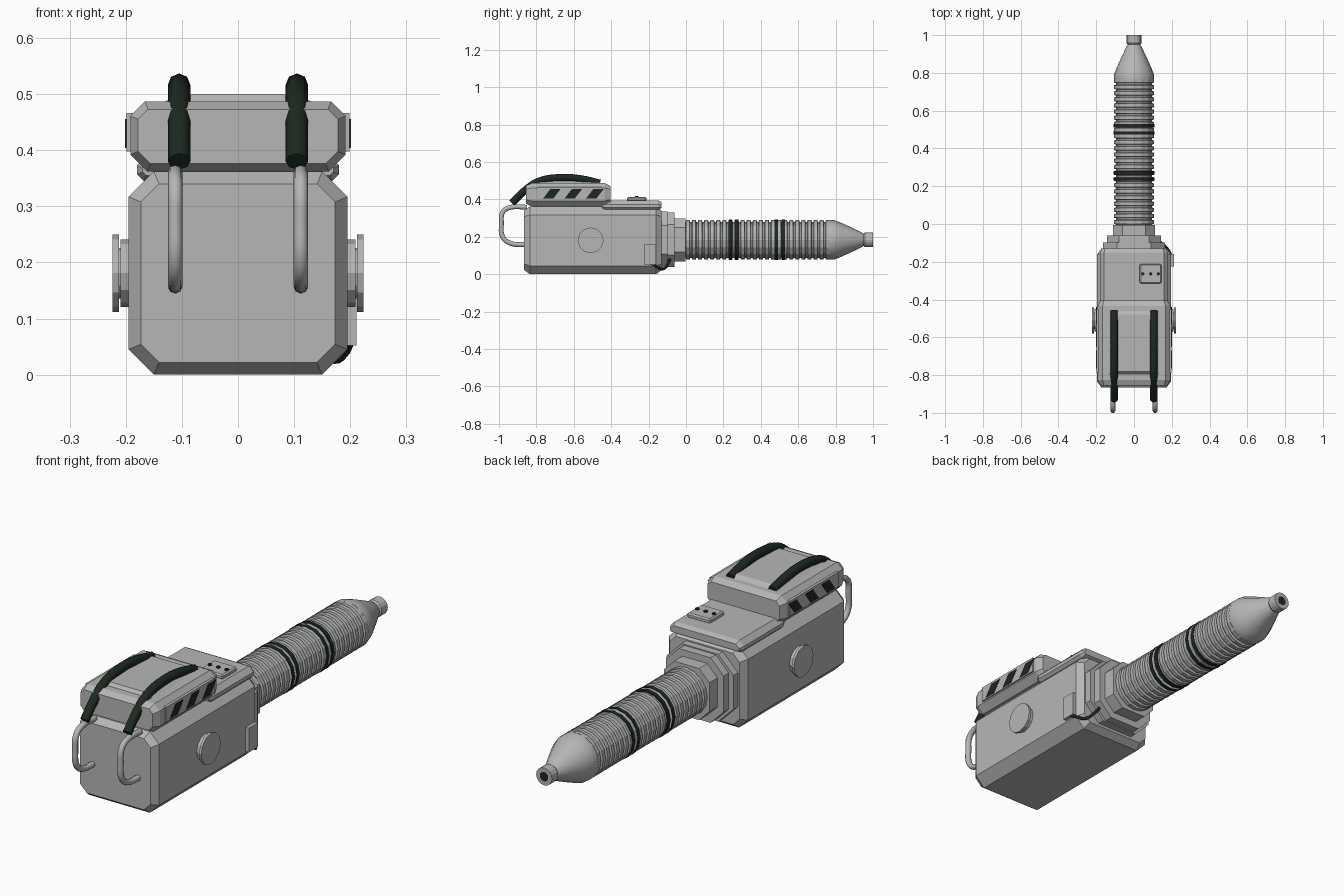
import bpy, bmesh, math
from mathutils import Vector

if "Cube" in bpy.data.objects:
    bpy.data.objects.remove(bpy.data.objects["Cube"], do_unlink=True)


def material(name, rgb):
    m = bpy.data.materials.new(name)
    m.use_nodes = True
    m.diffuse_color = (*rgb, 1)
    m.node_tree.nodes["Principled BSDF"].inputs["Base Color"].default_value = (*rgb, 1)
    return m


GREY = material("light grey", (0.47, 0.47, 0.47))
DARK = material("dark green rubber", (0.012, 0.022, 0.014))
AXIS_Z = 0.184


def finish(name, bm, mat, smooth=False):
    bmesh.ops.recalc_face_normals(bm, faces=bm.faces)
    me = bpy.data.meshes.new(name)
    bm.to_mesh(me)
    bm.free()
    me.materials.append(mat)
    ob = bpy.data.objects.new(name, me)
    bpy.context.collection.objects.link(ob)
    if smooth:
        bpy.ops.object.select_all(action='DESELECT')
        ob.select_set(True)
        bpy.context.view_layer.objects.active = ob
        bpy.ops.object.shade_smooth_by_angle(angle=math.radians(35))
    return ob


def loft(name, rings, mat, smooth=False):
    """Skin a list of equal-length point rings and cap both ends."""
    bm = bmesh.new()
    loops = [[bm.verts.new(p) for p in ring] for ring in rings]
    n = len(loops[0])
    for a, b in zip(loops, loops[1:]):
        for i in range(n):
            bm.faces.new((a[i], a[(i + 1) % n], b[(i + 1) % n], b[i]))
    bm.faces.new(loops[0])
    bm.faces.new(loops[-1])
    return finish(name, bm, mat, smooth)


def octagon(y, w, z0, z1, cb, ct):
    half = [(w - cb, z0), (w, z0 + cb), (w, z1 - ct), (w - ct, z1)]
    return [(x, y, z) for x, z in half] + [(-x, y, z) for x, z in reversed(half)]


def chamfered_block(name, w, z0, z1, cb, ct, y0, y1, inset, depth):
    """Octagonal prism along y whose two ends are bevelled."""
    k = 0.586 * inset
    end = (w - inset, z0 + inset, z1 - inset, cb - k, ct - k)
    full = (w, z0, z1, cb, ct)
    return loft(name, [octagon(y0, *end), octagon(y0 + depth, *full),
                       octagon(y1 - depth, *full), octagon(y1, *end)], GREY)


def box(name, lo, hi, mat=GREY, bevel=0.0):
    bm = bmesh.new()
    bmesh.ops.create_cube(bm, size=1)
    for v in bm.verts:
        v.co = [(a + b) / 2 + c * (b - a) for a, b, c in zip(lo, hi, v.co)]
    if bevel:
        bmesh.ops.bevel(bm, geom=bm.edges[:], offset=bevel, segments=1, affect='EDGES')
    return finish(name, bm, mat)


def lathe(name, profile, mat=GREY, sides=12, smooth=False):
    """Turn (y, radius) points about the barrel axis."""
    turn = [math.tau * i / sides for i in range(sides)]
    return loft(name, [[(r * math.sin(t), y, AXIS_Z + r * math.cos(t)) for t in turn]
                       for y, r in profile], mat, smooth)


def disc(name, centre, radius, depth, axis, mat=GREY, sides=12):
    bm = bmesh.new()
    bmesh.ops.create_cone(bm, cap_ends=True, segments=sides, radius1=radius,
                          radius2=radius, depth=depth)
    rot = Vector((0, 0, 1)).rotation_difference(Vector(axis)).to_matrix()
    bmesh.ops.transform(bm, matrix=rot.to_4x4(), verts=bm.verts)
    bmesh.ops.translate(bm, vec=centre, verts=bm.verts)
    return finish(name, bm, mat)


def tube(name, points, radius, mat, resolution=4):
    """Sweep a round section along a smooth path, then turn it into a mesh."""
    cu = bpy.data.curves.new(name, 'CURVE')
    cu.dimensions = '3D'
    cu.bevel_depth = radius
    cu.bevel_resolution = 2
    cu.resolution_u = resolution
    cu.use_fill_caps = True
    sp = cu.splines.new('BEZIER')
    sp.bezier_points.add(len(points) - 1)
    for bp, p in zip(sp.bezier_points, points):
        bp.co = p
        bp.handle_left_type = bp.handle_right_type = 'AUTO'
    ob = bpy.data.objects.new(name, cu)
    bpy.context.collection.objects.link(ob)
    bpy.ops.object.select_all(action='DESELECT')
    ob.select_set(True)
    bpy.context.view_layer.objects.active = ob
    ob.data.materials.append(mat)
    bpy.ops.object.convert(target='MESH')
    bpy.ops.object.shade_smooth_by_angle(angle=math.radians(50))


# Main housing, rear deck and raised top pack
chamfered_block("housing", 0.195, 0, 0.362, 0.045, 0.045, -0.865, -0.13, 0.022, 0.03)
chamfered_block("rear_deck", 0.18, 0.345, 0.395, 0.012, 0.022, -0.45, -0.13, 0.01, 0.02)
chamfered_block("top_pack", 0.192, 0.362, 0.487, 0.03, 0.026, -0.855, -0.405, 0.014, 0.03)
loft("top_panel", [[(sx * w, y, z) for sx, y in ((-1, y0), (1, y0), (1, y1), (-1, y1))]
                   for w, y0, y1, z in ((0.14, -0.80, -0.45, 0.48),
                                        (0.11, -0.78, -0.48, 0.50))], GREY)

# Button panel on the deck
box("button_panel", (0.03, -0.315, 0.39), (0.145, -0.212, 0.413), bevel=0.006)
for i in range(3):
    disc(f"button_{i + 1}", (0.047 + 0.041 * i, -0.264, 0.414), 0.009, 0.008,
         (0, 0, 1), DARK, 8)

# Stepped collar between housing and barrel
for i, (y0, y1, w, h) in enumerate([(-0.14, -0.098, 0.165, 0.15),
                                    (-0.1, -0.062, 0.142, 0.145),
                                    (-0.066, -0.004, 0.112, 0.115)]):
    c = w * 0.45
    loft(f"collar_{i + 1}", [octagon(y, w, AXIS_Z - h, AXIS_Z + h, c, c)
                             for y in (y0, y1)], GREY)

# Ribbed barrel: alternating ridges and grooves
ribs = []
pitch = 0.0325
for i in range(24):
    y = -0.01 + i * pitch
    ribs += [(y, 0.096), (y + 0.008, 0.096), (y + 0.011, 0.106), (y + 0.0295, 0.106)]
lathe("ribbed_barrel", ribs, sides=16)

# Paired dark bands round the barrel
for i, y in enumerate((0.238, 0.272, 0.482, 0.52)):
    lathe(f"barrel_band_{i + 1}", [(y - 0.009, 0.108), (y + 0.009, 0.108)], DARK, 16)

# Tapered tip and nozzle
lathe("barrel_tip", [(0.768, 0.106), (0.79, 0.106), (0.825, 0.093), (0.88, 0.068),
                     (0.935, 0.042), (0.955, 0.03)], sides=16, smooth=True)
lathe("nozzle", [(0.945, 0.03), (0.957, 0.039), (1.0, 0.039)], sides=16)
disc("nozzle_bore", (0, 0.998, AXIS_Z), 0.021, 0.005, (0, 1, 0), DARK, 10)

for s, side in ((1, "left"), (-1, "right")):
    # Round side knobs
    for part, x, r, d in (("base", 0.202, 0.06, 0.015), ("hub", 0.21, 0.045, 0.015),
                          ("cap", 0.218, 0.069, 0.011)):
        disc(f"{side}_knob_{part}", (s * x, -0.51, 0.181), r, d, (1, 0, 0))

    # Hazard strip with slanted marks
    xs = sorted((s * 0.18, s * 0.199))
    box(f"{side}_marker_strip", (xs[0], -0.79, 0.398), (xs[1], -0.45, 0.466))
    for i in range(3):
        y = -0.765 + 0.115 * i
        outline = ((y, 0.404), (y + 0.055, 0.404), (y + 0.095, 0.456), (y + 0.04, 0.456))
        loft(f"{side}_mark_{i + 1}", [[(s * x, py, pz) for py, pz in outline]
                                      for x in (0.197, 0.201)], DARK)

    # Rubber hose over the pack
    tube(f"{side}_hose", [(s * 0.105, y, z) for y, z in
                          ((-0.93, 0.38), (-0.87, 0.44), (-0.79, 0.495), (-0.67, 0.516),
                           (-0.56, 0.509), (-0.46, 0.486))], 0.02, DARK)
    # Metal carry loop at the front
    tube(f"{side}_loop", [(s * 0.112, y, z) for y, z in
                          ((-0.85, 0.358), (-0.94, 0.357), (-0.978, 0.335),
                           (-0.987, 0.27), (-0.98, 0.2), (-0.945, 0.168),
                           (-0.85, 0.157))], 0.013, GREY)

# Connector on the left side with its short cable
box("cable_socket", (0.19, -0.225, 0.052), (0.211, -0.16, 0.16))
tube("cable", [(0.2, -0.185, 0.056), (0.192, -0.155, 0.04), (0.172, -0.125, 0.026),
               (0.145, -0.1, 0.05), (0.125, -0.085, 0.08)], 0.007, DARK)
